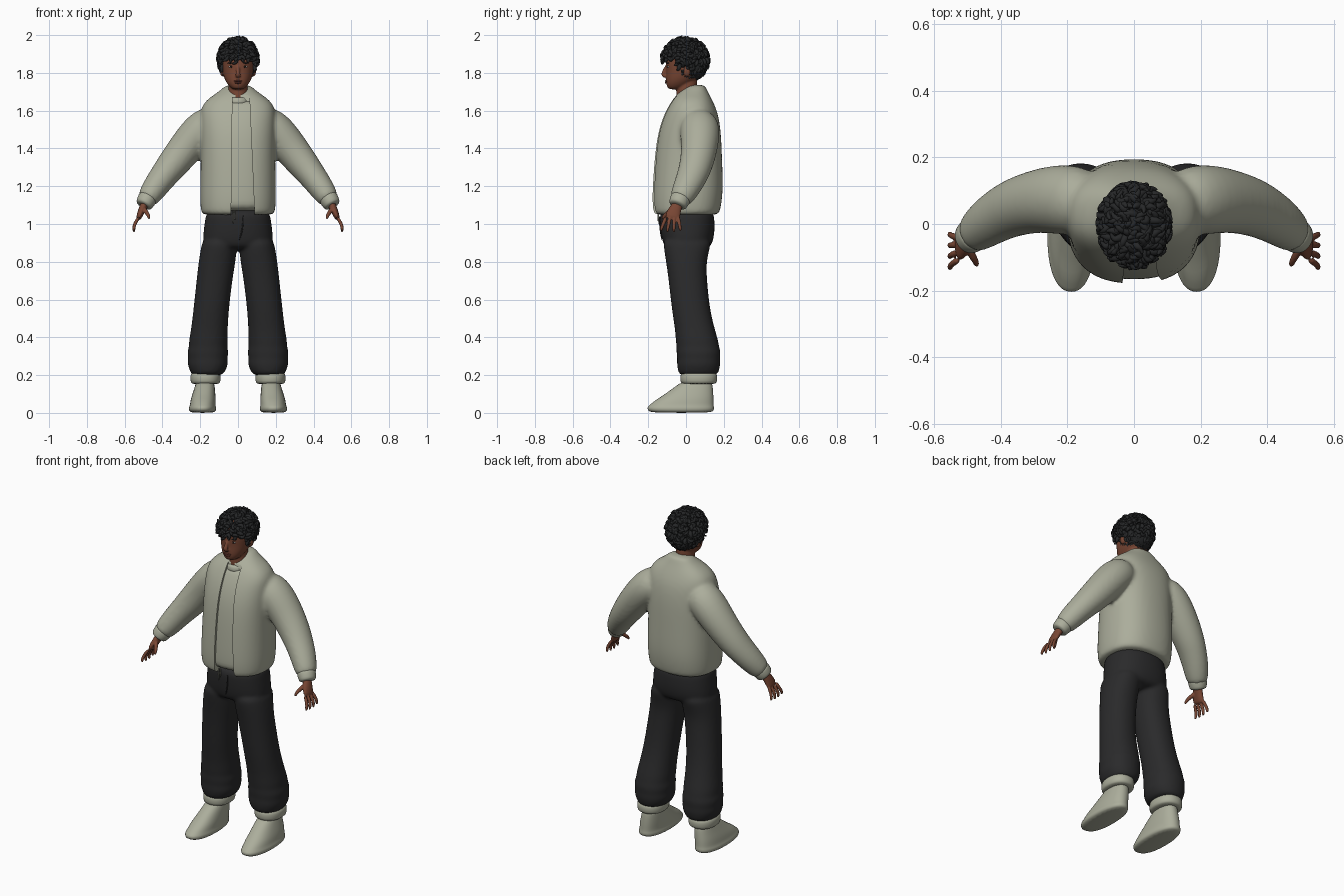
import bpy, bmesh, math, random
from mathutils import Vector

random.seed(4)
if "Cube" in bpy.data.objects:
    bpy.data.objects.remove(bpy.data.objects["Cube"], do_unlink=True)


def material(name, *rgb):
    mat = bpy.data.materials.new(name)
    mat.use_nodes = True
    mat.diffuse_color = (*rgb, 1)
    bsdf = mat.node_tree.nodes["Principled BSDF"]
    bsdf.inputs["Base Color"].default_value = (*rgb, 1)
    bsdf.inputs["Roughness"].default_value = .8
    return mat


sage = material("sage cloth", .41, .42, .33)
charcoal = material("charcoal cloth", .023, .023, .024)
black = material("black hair", .019, .02, .021)
skin = material("brown skin", .19, .062, .034)
lip = material("lip", .15, .042, .03)
white = material("eye white", .55, .5, .45)
iris = material("dark iris", .015, .01, .008)


def ring(centre, u, v, count=24, power=2.0):
    """Closed superellipse spanned by the half axes u and v."""
    points = []
    for i in range(count):
        a = math.tau * i / count
        c, s = math.cos(a), math.sin(a)
        points.append(centre
                      + u * math.copysign(abs(c) ** (2 / power), c)
                      + v * math.copysign(abs(s) ** (2 / power), s))
    return points


def stack(rows, power=2.0, count=24):
    """Level rings from rows of height, centre x, half width, front y, back y."""
    return [ring(Vector((cx, (front + back) / 2, z)), Vector((rx, 0, 0)),
                 Vector((0, (back - front) / 2, 0)), count, power)
            for z, cx, rx, front, back in rows]


def tube(rows, count=16):
    """Rings along a path of x, y, z, half thickness, half depth."""
    path = [Vector(r[:3]) for r in rows]
    rings = []
    for i, r in enumerate(rows):
        along = (path[min(i + 1, len(path) - 1)] - path[max(i - 1, 0)]).normalized()
        ref = Vector((0, 1, 0)) if abs(along.y) < .9 else Vector((0, 0, 1))
        v = (ref - along * ref.dot(along)).normalized()
        rings.append(ring(path[i], v.cross(along) * r[3], v * r[4], count))
    return rings


def ball(x, y, z, rx, ry, rz, steps=8):
    rows = []
    for i in range(steps + 1):
        a = math.pi * (i + .15) / (steps + .3)
        w = math.sin(a)
        rows.append((z - rz * math.cos(a), x, rx * w, y - ry * w, y + ry * w))
    return stack(rows, count=16)


def flip(part, side):
    return [[Vector((p.x * side, p.y, p.z)) for p in r] for r in part]


def make(name, parts, mat, level=1, voxel=0, relax=0, cutter=None):
    """Skin each list of rings, blend the shells if asked, and smooth."""
    bm = bmesh.new()
    for part in parts:
        loops = [[bm.verts.new(p) for p in r] for r in part]
        for a, b in zip(loops, loops[1:]):
            for i in range(len(a)):
                j = (i + 1) % len(a)
                bm.faces.new((a[i], a[j], b[j], b[i]))
        bm.faces.new(loops[0][::-1])
        bm.faces.new(loops[-1])
    bmesh.ops.recalc_face_normals(bm, faces=bm.faces)
    mesh = bpy.data.meshes.new(name)
    bm.to_mesh(mesh)
    bm.free()
    obj = bpy.data.objects.new(name, mesh)
    bpy.context.collection.objects.link(obj)
    if level:
        obj.modifiers.new("round", "SUBSURF").levels = level
    if voxel:
        remesh = obj.modifiers.new("blend", "REMESH")
        remesh.mode = "VOXEL"
        remesh.voxel_size = voxel
    if relax:
        smooth = obj.modifiers.new("relax", "SMOOTH")
        smooth.factor = .5
        smooth.iterations = relax
    if cutter:
        cut = obj.modifiers.new("opening", "BOOLEAN")
        cut.operation = "DIFFERENCE"
        cut.solver = "EXACT"
        cut.object = cutter
    bpy.context.view_layer.update()
    graph = bpy.context.evaluated_depsgraph_get()
    done = bpy.data.meshes.new_from_object(obj.evaluated_get(graph))
    obj.modifiers.clear()
    obj.data = done
    done.materials.clear()
    done.materials.append(mat)
    done.shade_smooth()
    done.set_sharp_from_angle(angle=math.radians(50))
    return obj


# Jacket: torso and sleeves blended, with an open front
torso = [(1.045, 0, .187, -.165, .165), (1.06, 0, .197, -.176, .18),
         (1.12, 0, .202, -.181, .191), (1.2, 0, .202, -.179, .198),
         (1.35, 0, .198, -.169, .192), (1.48, 0, .2, -.152, .187),
         (1.57, 0, .2, -.122, .174), (1.62, 0, .195, -.096, .157),
         (1.66, 0, .165, -.072, .138), (1.69, 0, .118, -.046, .122),
         (1.72, 0, .08, -.01, .107), (1.738, 0, .062, .02, .1)]
sleeve = tube([(.11, .06, 1.56, .085, .085), (.19, .075, 1.51, .103, .113),
               (.28, .072, 1.4, .094, .098), (.35, .053, 1.31, .085, .09),
               (.39, .035, 1.26, .076, .084), (.435, .008, 1.2, .07, .076),
               (.475, -.025, 1.14, .06, .064), (.487, -.035, 1.12, .046, .05)])
opening = make("opening_cutter", [[
    [Vector((-.037, y, 1)), Vector((.09, y, 1)),
     Vector((.055, y, 1.8)), Vector((-.028, y, 1.8))] for y in (-.5, -.05)]], sage, 0)
make("jacket", [stack(torso, 2.4), sleeve, flip(sleeve, -1)],
     sage, 2, .011, 5, opening)
bpy.data.objects.remove(opening, do_unlink=True)

# Shirt inside the open front, with its neckband
inner = [(z, x, rx - .014, front + .013, back - .03)
         for z, x, rx, front, back in torso if 1.05 < z < 1.68]
neckband = stack([(1.62, 0, .07, -.075, .07), (1.66, 0, .066, -.068, .07),
                  (1.675, 0, .06, -.06, .07)])
make("shirt", [stack(inner, 2.4), neckband], sage, 2)

# Trousers: pelvis and two legs with gathered hems
pelvis = stack([(.86, 0, .17, -.1, .115), (.9, 0, .188, -.125, .143),
                (.96, 0, .184, -.135, .153), (1.02, 0, .176, -.14, .152),
                (1.09, 0, .165, -.14, .146)], 2.3)
leg = stack([(.195, .165, .075, -.03, .16), (.215, .16, .092, -.042, .174),
             (.26, .16, .11, -.05, .184), (.285, .16, .103, -.046, .18),
             (.32, .16, .111, -.052, .185), (.35, .158, .101, -.05, .176),
             (.38, .157, .104, -.055, .172), (.44, .152, .097, -.058, .154),
             (.55, .142, .094, -.076, .126), (.7, .125, .095, -.092, .112),
             (.8, .111, .098, -.106, .107), (.88, .1, .096, -.12, .13),
             (.93, .095, .088, -.12, .135)], 2.2)
make("trousers", [pelvis, leg, flip(leg, -1)], charcoal, 2, .01, 3)
make("fly_flap", [tube([(.028, -.141, 1.05, .004, .004), (.026, -.138, .97, .004, .004),
                        (.005, -.126, .91, .004, .004)], 8)], charcoal)
for x, low in ((-.026, .995), (-.016, 1.015)):
    make("drawstring", [tube([(x, -.146, 1.08, .004, .004),
                              (x, -.147, low, .004, .004)], 8)], sage)

# Parts that come in pairs
shoe = stack([(0, .188, .062, -.185, .135), (.012, .188, .073, -.204, .149),
              (.03, .188, .073, -.207, .15), (.038, .187, .068, -.197, .147),
              (.065, .185, .067, -.168, .147), (.09, .182, .063, -.125, .146),
              (.12, .178, .057, -.085, .144), (.15, .175, .051, -.042, .141),
              (.162, .175, .046, -.025, .135), (.15, .175, .04, -.005, .12),
              (.12, .175, .034, .01, .11)], 2.3)
ankle = stack([(.1, .175, .034, .02, .11), (.2, .172, .036, .02, .11)])
hem = stack([(.152, .172, .068, -.015, .15), (.158, .172, .079, -.03, .164),
             (.185, .172, .081, -.032, .167), (.205, .172, .08, -.03, .165),
             (.22, .172, .065, -.015, .15)], 2.2)
cuff = tube([(.474, -.024, 1.145, .045, .048), (.478, -.028, 1.137, .053, .056),
             (.488, -.036, 1.12, .05, .053), (.498, -.044, 1.102, .047, .05),
             (.502, -.047, 1.095, .036, .04)])
hand = [tube([(.482, -.03, 1.13, .024, .028), (.502, -.052, 1.09, .021, .03),
              (.517, -.068, 1.055, .018, .04), (.529, -.074, 1.022, .013, .042)])]
for i in range(4):
    y = -.107 + .022 * i
    tip = -.132 + .034 * i
    low = .962 - .008 * (i in (1, 2))
    hand.append(tube([(.523, y, 1.04, .01, .011), (.548, (y + tip) / 2, 1.0, .01, .01),
                      (.553, tip, .975, .009, .009), (.549, tip, low, .006, .006)], 10))
hand.append(tube([(.503, -.065, 1.085, .014, .014), (.482, -.098, 1.06, .012, .012),
                  (.472, -.118, 1.04, .01, .01), (.47, -.126, 1.025, .006, .006)], 10))
for side, word in ((1, "left"), (-1, "right")):
    make(word + "_shoe", [flip(shoe, side)], sage)
    make(word + "_ankle", [flip(ankle, side)], skin)
    make(word + "_trouser_hem", [flip(hem, side)], sage)
    make(word + "_sleeve_cuff", [flip(cuff, side)], sage)
    make(word + "_hand", [flip(p, side) for p in hand], skin, 1, .004, 2)
    make(word + "_eye", [ball(side * .036, -.089, 1.833, .014, .011, .007)], white)
    make(word + "_iris", [ball(side * .036, -.098, 1.833, .006, .004, .006)], iris)
    make(word + "_brow", [ball(side * .037, -.095, 1.852, .019, .009, .004)], black)

# Head, neck, nose and ears blended together
head = stack([(1.712, 0, .025, -.09, -.03), (1.724, 0, .042, -.1, 0),
              (1.745, 0, .06, -.106, .03), (1.775, 0, .075, -.107, .07),
              (1.81, 0, .082, -.105, .09), (1.85, 0, .087, -.109, .1),
              (1.9, 0, .085, -.106, .1), (1.95, 0, .065, -.08, .08),
              (1.975, 0, .03, -.04, .04)], 2.2)
neck = stack([(1.6, 0, .06, -.05, .07), (1.67, 0, .053, -.054, .06),
              (1.73, 0, .052, -.05, .06), (1.8, 0, .05, -.04, .06)])
nose = tube([(0, -.1, 1.84, .008, .009), (0, -.116, 1.81, .01, .01),
             (0, -.124, 1.792, .015, .012), (0, -.108, 1.776, .016, .01)], 12)
ears = [ball(s * .084, .005, 1.81, .012, .02, .03) for s in (1, -1)]
make("head", [head, neck, nose, *ears], skin, 2, .005, 3)
make("upper_lip", [ball(0, -.102, 1.757, .024, .01, .005)], lip)
make("lower_lip", [ball(0, -.101, 1.748, .02, .011, .006)], lip)


# Hair: a close cap with curled locks scattered over it
def hairline(y):
    return 1.775 + .1 * min(1, max(0, (.02 - y) / .09))


middle = Vector((0, -.004, 1.872))
size = Vector((.091, .111, .1))
curls = []
total = 520
for i in range(total):
    h = 1 - 2 * (i + .5) / total
    a = i * math.pi * (3 - math.sqrt(5))
    w = math.sqrt(1 - h * h)
    out = Vector((w * math.cos(a), w * math.sin(a), h))
    root = middle + out * size
    if root.z < hairline(root.y):
        continue
    drift = Vector([random.uniform(-1, 1) for _ in range(3)]) - Vector((0, 0, .5))
    drift = (drift - out * drift.dot(out)).normalized()
    turn = out.cross(drift) * random.uniform(-.014, .014)
    lift = random.uniform(.6, 1.1)
    steps = [(-.012, 0, 0, .015), (.007, .006, .4, .015), (.015, .017, 1, .012),
             (.015, .027, .4, .009), (.019, .034, -.4, .003)]
    curls.append(tube([(*(root + out * up * lift + drift * go + turn * bend), r, r)
                       for up, go, bend, r in steps], 6))
cap = [ball(*(middle + Vector((0, .005, .022))), .09, .106, .085),
       ball(0, .04, 1.835, .088, .072, .075)]
make("hair_cap", cap, black)
make("hair_curls", curls, black)
